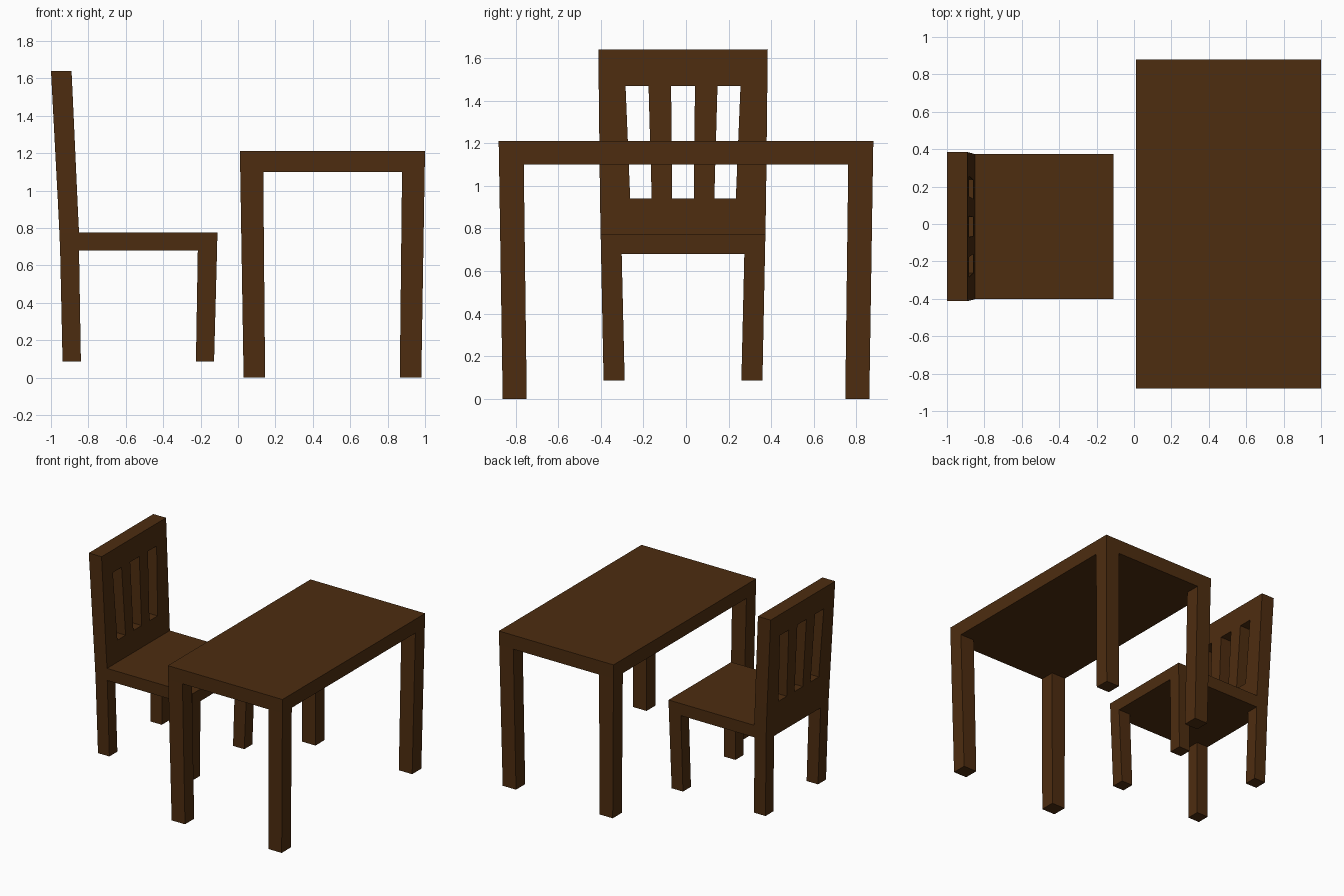
import bpy, bmesh

if "Cube" in bpy.data.objects:
    bpy.data.objects.remove(bpy.data.objects["Cube"])

wood = bpy.data.materials.new("dark_wood")
wood.diffuse_color = (0.075, 0.026, 0.005, 1)
wood.use_nodes = True
wood.node_tree.nodes["Principled BSDF"].inputs["Base Color"].default_value = wood.diffuse_color


def finish(name, bm):
    bmesh.ops.recalc_face_normals(bm, faces=bm.faces[:])
    me = bpy.data.meshes.new(name)
    bm.to_mesh(me)
    bm.free()
    me.materials.append(wood)
    ob = bpy.data.objects.new(name, me)
    bpy.context.collection.objects.link(ob)
    return ob


def block(name, low, high):
    """Tapered box between two rectangles, each (x0, x1, y0, y1, z)."""
    bm = bmesh.new()
    rings = [[bm.verts.new((x, y, r[4])) for x, y in
              ((r[0], r[2]), (r[1], r[2]), (r[1], r[3]), (r[0], r[3]))]
             for r in (low, high)]
    bm.faces.new(rings[0])
    bm.faces.new(rings[1])
    for i in range(4):
        j = (i + 1) % 4
        bm.faces.new((rings[0][i], rings[0][j], rings[1][j], rings[1][i]))
    return finish(name, bm)


def leg(name, foot_x, top_x, foot_y, top_y, z0, z1, side, cy):
    """Leg with y ranges given as offsets from cy, mirrored by side."""
    fy = sorted(cy + side * v for v in foot_y)
    ty = sorted(cy + side * v for v in top_y)
    block(name, (*foot_x, *fy, z0), (*top_x, *ty, z1))


# Table: slab and four tapered, splayed legs
block("table_top", (0.012, 0.998, -0.878, 0.878, 1.10), (0.01, 1.0, -0.88, 0.88, 1.21))
for side, tag in ((-1, "front"), (1, "back")):
    leg(f"table_{tag}_left_leg", (0.03, 0.145), (0.012, 0.135),
        (0.748, 0.861), (0.762, 0.878), 0.0, 1.10, side, 0)
    leg(f"table_{tag}_right_leg", (0.865, 0.98), (0.877, 0.998),
        (0.748, 0.861), (0.762, 0.878), 0.0, 1.10, side, 0)

# Chair: seat and legs
CY = -0.014
block("chair_seat", (-0.85, -0.112, CY - 0.385, CY + 0.385, 0.68),
      (-0.85, -0.11, CY - 0.387, CY + 0.387, 0.775))
for side, tag in ((-1, "front"), (1, "back")):
    leg(f"chair_{tag}_inner_leg", (-0.225, -0.128), (-0.215, -0.112),
        (0.274, 0.373), (0.288, 0.385), 0.085, 0.68, side, CY)
    leg(f"chair_{tag}_outer_leg", (-0.938, -0.84), (-0.951, -0.85),
        (0.274, 0.373), (0.288, 0.385), 0.085, 0.68, side, CY)

# Chair back: slotted leaning panel; rows are (z, rear x, front x, half-offsets)
rows = [
    (0.68, -0.951, -0.85, (0.051, 0.147, 0.244, 0.385)),
    (0.775, -0.955, -0.85, (0.051, 0.147, 0.245, 0.387)),
    (0.94, -0.963, -0.858, (0.051, 0.147, 0.248, 0.390)),
    (1.47, -0.991, -0.882, (0.056, 0.162, 0.270, 0.396)),
    (1.64, -1.0, -0.89, (0.056, 0.164, 0.275, 0.398)),
]
bm = bmesh.new()
layers = []
for k in (1, 2):
    layers.append([[bm.verts.new((r[k], CY + o, r[0]))
                    for o in [-v for v in reversed(r[3])] + list(r[3])] for r in rows])
cells = {(i, j) for i in range(4) for j in range(7) if not (i == 2 and j in (1, 3, 5))}
rear, front = layers
for i, j in sorted(cells):
    loop = ((i, j), (i, j + 1), (i + 1, j + 1), (i + 1, j))
    for g in layers:
        bm.faces.new([g[a][b] for a, b in loop])
    # wall wherever the neighbouring cell is open
    for n, (di, dj) in enumerate(((-1, 0), (0, 1), (1, 0), (0, -1))):
        if (i + di, j + dj) not in cells:
            (a, b), (c, d) = loop[n], loop[(n + 1) % 4]
            bm.faces.new((rear[a][b], rear[c][d], front[c][d], front[a][b]))
finish("chair_back", bm)
